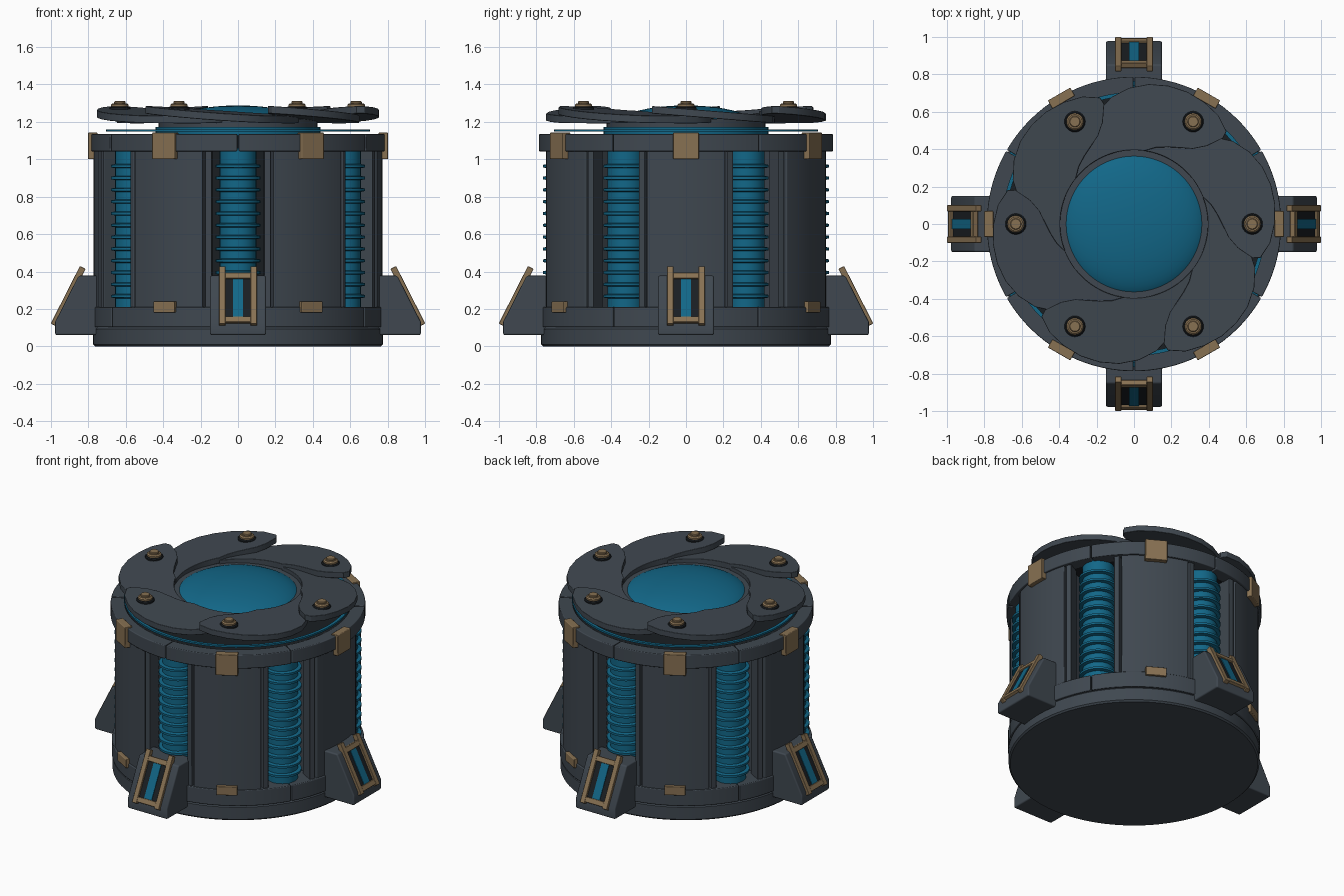
import bpy, bmesh, math
from mathutils import Matrix, Vector

if "Cube" in bpy.data.objects:
    bpy.data.objects.remove(bpy.data.objects["Cube"])

def mat(name, rgb):
    m = bpy.data.materials.new(name)
    m.diffuse_color = (*rgb, 1)
    m.use_nodes = True
    m.node_tree.nodes["Principled BSDF"].inputs["Base Color"].default_value = m.diffuse_color
    return m

SLATE = mat("slate grey", (0.050, 0.064, 0.080))
BLACK = mat("near black", (0.010, 0.013, 0.016))
TEAL = mat("deep teal", (0.006, 0.135, 0.245))
TAN = mat("dull bronze", (0.245, 0.165, 0.085))

def rot(deg):
    return Matrix.Rotation(math.radians(deg), 4, 'Z')

def finish(name, bm, material, matrix=Matrix(), bevel=0.0):
    bmesh.ops.recalc_face_normals(bm, faces=bm.faces)
    me = bpy.data.meshes.new(name)
    bm.to_mesh(me)
    bm.free()
    me.materials.append(material)
    for p in me.polygons:
        p.use_smooth = True
    me.set_sharp_from_angle(angle=math.radians(35))
    ob = bpy.data.objects.new(name, me)
    bpy.context.collection.objects.link(ob)
    ob.matrix_world = matrix
    if bevel:
        b = ob.modifiers.new("Bevel", 'BEVEL')
        b.width = bevel
        b.segments = 2
        b.limit_method = 'ANGLE'
        b.angle_limit = math.radians(40)
        b.harden_normals = True
    return ob

def prism(name, pts, z0, z1, material, matrix=Matrix(), bevel=0.0, slope=0.0):
    """Outline extruded in z; slope tips it down along +y."""
    bm = bmesh.new()
    lo = [bm.verts.new((x, y, z0 - slope * y)) for x, y in pts]
    hi = [bm.verts.new((x, y, z1 - slope * y)) for x, y in pts]
    n = len(pts)
    bm.faces.new(lo[::-1])
    bm.faces.new(hi)
    for i in range(n):
        j = (i + 1) % n
        bm.faces.new((lo[i], lo[j], hi[j], hi[i]))
    return finish(name, bm, material, matrix, bevel)

def polar(deg, r):
    a = math.radians(deg)
    return (r * math.cos(a), r * math.sin(a))

def sector(name, r0, r1, z0, z1, mid, half, material, bevel=0.006):
    steps = max(8, int(half / 1.5))
    angs = [-half + 2 * half * i / steps for i in range(steps + 1)]
    pts = [polar(a, r1) for a in angs] + [polar(a, r0) for a in reversed(angs)]
    return prism(name, pts, z0, z1, material, rot(mid), bevel)

def lathe(name, profile, material, sides=96, matrix=Matrix(), closed=False):
    bm = bmesh.new()
    vs = [bm.verts.new((r, 0, z)) for r, z in profile]
    es = [bm.edges.new((a, b)) for a, b in zip(vs, vs[1:])]
    if closed:
        es.append(bm.edges.new((vs[-1], vs[0])))
    bmesh.ops.spin(bm, geom=vs + es, cent=(0, 0, 0), axis=(0, 0, 1),
                   angle=2 * math.pi, steps=sides)
    bmesh.ops.remove_doubles(bm, verts=bm.verts, dist=1e-5)
    return finish(name, bm, material, matrix)

def box(name, size, centre, material, matrix=Matrix(), bevel=0.005):
    bm = bmesh.new()
    bmesh.ops.create_cube(bm, size=1)
    for v in bm.verts:
        v.co = Vector(a * b for a, b in zip(v.co, size)) + Vector(centre)
    return finish(name, bm, material, matrix, bevel)

# Base disc, dark core and top deck
lathe("base_disc", [(0, 0), (0.765, 0), (0.775, 0.01), (0.775, 0.092), (0.765, 0.102), (0, 0.102)], SLATE)
lathe("inner_core", [(0, 0.1), (0.56, 0.1), (0.56, 1.1), (0, 1.1)], BLACK)
lathe("top_deck", [(0, 1.045), (0.715, 1.045), (0.715, 1.128), (0, 1.128)], BLACK)

# Coil profile: a column with stacked fins
coil = [(0, 0.2), (0.098, 0.2)]
for i in range(12):
    z = 0.268 + i * 0.0632
    coil += [(0.098, z - 0.011), (0.12, z - 0.007), (0.12, z + 0.007), (0.098, z + 0.011)]
coil += [(0.098, 1.06), (0.0, 1.06)]

# Iris blade outline as (angle, radius), measured from its rivet
outer = [(-16, .66), (-15, .70), (-8, .735), (0, .752), (8, .762), (16, .762), (24, .752), (32, .728),
         (40, .69), (47, .635), (56, .57), (66, .52), (75, .46), (82, .395)]
inner = [(82 - 5 * i, .395) for i in range(1, 13)]
edge = [(14, .425), (6, .45), (-1, .475), (-8, .51), (-13, .57)]
blade = [polar(a, r) for a, r in outer + inner + edge]

for k in range(6):
    a = 60 * k
    n = str(k + 1)
    # Ring segments and wall panel
    sector("lower_ring_" + n, 0.5, 0.78, 0.102, 0.21, a, 29.75, SLATE)
    sector("upper_ring_" + n, 0.70, 0.787, 1.042, 1.135, a, 29.75, SLATE)
    sector("wall_panel_" + n, 0.55, 0.772, 0.2, 1.05, a, 15.8, SLATE)
    # Bronze clips
    box("upper_clip_" + n, (0.05, 0.138, 0.142), (0.777, 0, 1.072), TAN, rot(a))
    box("lower_clip_" + n, (0.05, 0.13, 0.06), (0.769, 0, 0.21), TAN, rot(a))
    # Window with coil and side posts
    w = rot(a + 30)
    lathe("coil_" + n, coil, TEAL, 32, w @ Matrix.Translation((0.645, 0, 0)))
    for s in (-1, 1):
        box(f"window_post_{n}_{'left' if s < 0 else 'right'}", (0.10, 0.036, 0.85),
            (0.698, s * 0.158, 0.625), SLATE, w)
    # Iris blade and rivet
    prism("iris_blade_" + n, blade, 1.230, 1.270, SLATE, rot(a), 0.004, 0.08)
    r = rot(a) @ Matrix.Translation((0.632, 0, 0))
    lathe("rivet_washer_" + n, [(0, 1.25), (0.056, 1.25), (0.056, 1.276), (0.05, 1.282), (0, 1.282)], BLACK, 24, r)
    lathe("rivet_" + n, [(0, 1.27), (0.046, 1.27), (0.046, 1.292), (0.038, 1.299), (0.03, 1.299),
                         (0.03, 1.307), (0.026, 1.311), (0, 1.311)], TAN, 16, r)

# Glowing ring, collar and dome
lathe("thin_ring", [(0.685, 1.148), (0.705, 1.148), (0.705, 1.16), (0.685, 1.16)], TEAL, closed=True)
lathe("teal_collar", [(0, 1.12), (0.44, 1.12), (0.44, 1.172), (0, 1.172)], TEAL)
lathe("dark_collar", [(0.36, 1.17), (0.425, 1.17), (0.425, 1.215), (0.36, 1.215)], SLATE, closed=True)
dome = [(0.393 * math.cos(t), 1.17 + 0.118 * math.sin(t)) for t in
        [math.pi / 2 * i / 14 for i in range(14)]] + [(0, 1.288)]
lathe("dome", dome, TEAL)

# Four sloped feet with framed inlays
foot = [(0.70, 0.06), (0.978, 0.06), (0.978, 0.13), (0.852, 0.378), (0.70, 0.378)]
up = Vector((0.978 - 0.852, 0, 0.13 - 0.378)).normalized() * -1
out = Vector((up.z, 0, -up.x))
slope = Matrix((out, (0, 1, 0), up)).transposed().to_4x4()
slope.translation = (0.908, 0, 0.268)
# turns a side profile (x, z) into an upright wedge
stand = Matrix(((1, 0, 0, 0), (0, 0, -1, 0), (0, 1, 0, 0), (0, 0, 0, 1)))
for k, side in enumerate(("right", "back", "left", "front")):
    m = rot(90 * k)
    prism("foot_" + side, foot, -0.15, 0.15, SLATE, m @ stand, 0.01)
    f = m @ slope
    box("foot_inlay_" + side, (0.006, 0.15, 0.25), (0.0, 0, -0.01), BLACK, f, 0)
    box("foot_light_" + side, (0.012, 0.056, 0.24), (0.001, 0, -0.01), TEAL, f, 0)
    for s in (-1, 1):
        box(f"foot_frame_rail_{side}_{'a' if s < 0 else 'b'}", (0.034, 0.034, 0.345),
            (0.0, s * 0.084, 0.0), TAN, f, 0.004)
    for z, tag in ((-0.145, "bottom"), (0.118, "top")):
        box(f"foot_frame_{tag}_{side}", (0.03, 0.19, 0.034), (0.0, 0, z), TAN, f, 0.004)
